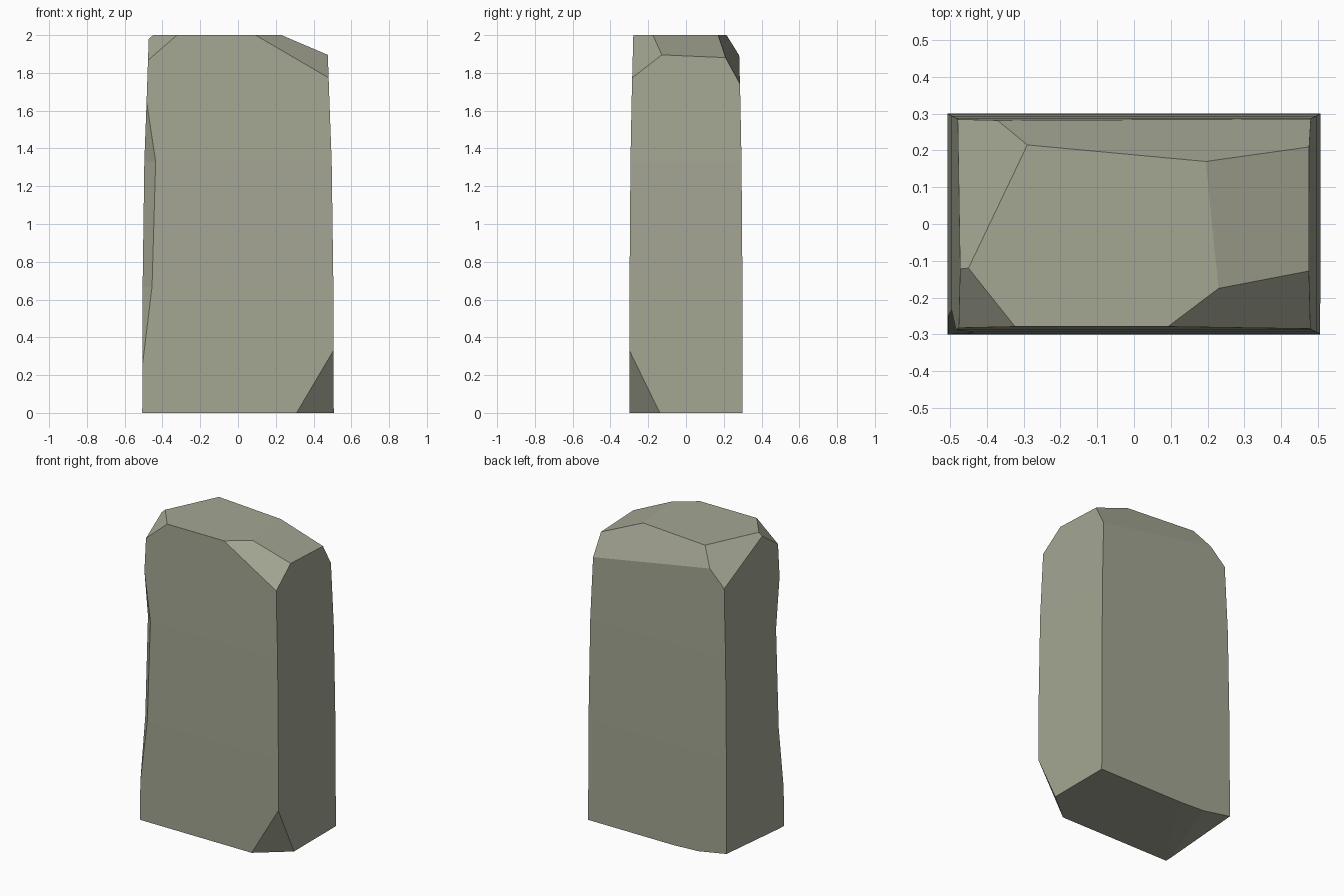
import bpy, bmesh
from mathutils import Vector

if "Cube" in bpy.data.objects:
    bpy.data.objects.remove(bpy.data.objects["Cube"], do_unlink=True)

# Stone colour
stone = bpy.data.materials.new("warm grey stone")
stone.use_nodes = True
colour = (0.37, 0.38, 0.29, 1)
stone.diffuse_color = colour
stone.node_tree.nodes["Principled BSDF"].inputs["Base Color"].default_value = colour

# Tapering courses: height, half width, half depth, worn edge width
courses = [(0, 0.507, 0.3, 0), (0.25, 0.506, 0.3, 0), (0.67, 0.505, 0.299, 0.05),
           (1.33, 0.496, 0.294, 0.06), (1.65, 0.484, 0.288, 0), (2, 0.472, 0.279, 0)]

bm = bmesh.new()
rings = []
for z, x, y, worn in courses:
    outline = [(-x + worn, -y), (x, -y), (x, y), (-x, y), (-x, -y + worn)]
    rings.append([bm.verts.new((px, py, z)) for px, py in outline])
for low, high in zip(rings, rings[1:]):
    for i in range(5):
        j = (i + 1) % 5
        bm.faces.new((low[i], low[j], high[j], high[i]))
bm.faces.new(rings[0][::-1])
bm.faces.new(rings[-1])
bmesh.ops.remove_doubles(bm, verts=bm.verts, dist=0.0005)


def chip(a, b, c):
    """Slice off the stone outside the plane through three points."""
    a, b, c = Vector(a), Vector(b), Vector(c)
    normal = (b - a).cross(c - a).normalized()
    if normal.dot(Vector((0, 0, 1)) - a) > 0:
        normal.negate()
    cut = bmesh.ops.bisect_plane(bm, geom=bm.verts[:] + bm.edges[:] + bm.faces[:],
                                 dist=0.00001, plane_co=a, plane_no=normal, clear_outer=True)
    rim = [e for e in cut["geom_cut"] if isinstance(e, bmesh.types.BMEdge) and e.is_boundary]
    bmesh.ops.holes_fill(bm, edges=rim, sides=0)


# Broken top edges and corners
chip((0.195, 0.17, 2), (0.23, -0.175, 2), (0.478, 0.21, 1.88))
chip((-0.29, 0.215, 2), (0.195, 0.17, 2), (0.478, 0.284, 1.745))
chip((0.23, -0.175, 2), (0.095, -0.277, 2), (0.478, -0.285, 1.775))
chip((-0.29, 0.215, 2), (-0.45, -0.12, 2), (-0.478, 0.283, 1.79))
chip((-0.325, -0.277, 2), (-0.45, -0.12, 2), (-0.478, -0.283, 1.865))

# Broken base corners
chip((0.31, -0.3, 0), (0.505, -0.3, 0.33), (0.505, -0.14, 0))
chip((-0.12, 0.3, 0), (-0.49, -0.3, 0), (-0.3, 0.3, 0.008))
chip((-0.3, 0.3, 0.008), (-0.507, 0.3, 0.045), (-0.507, -0.27, 0.001))

bmesh.ops.recalc_face_normals(bm, faces=bm.faces)
mesh = bpy.data.meshes.new("stone_block")
bm.to_mesh(mesh)
bm.free()
mesh.materials.append(stone)
block = bpy.data.objects.new("stone_block", mesh)
bpy.context.scene.collection.objects.link(block)
